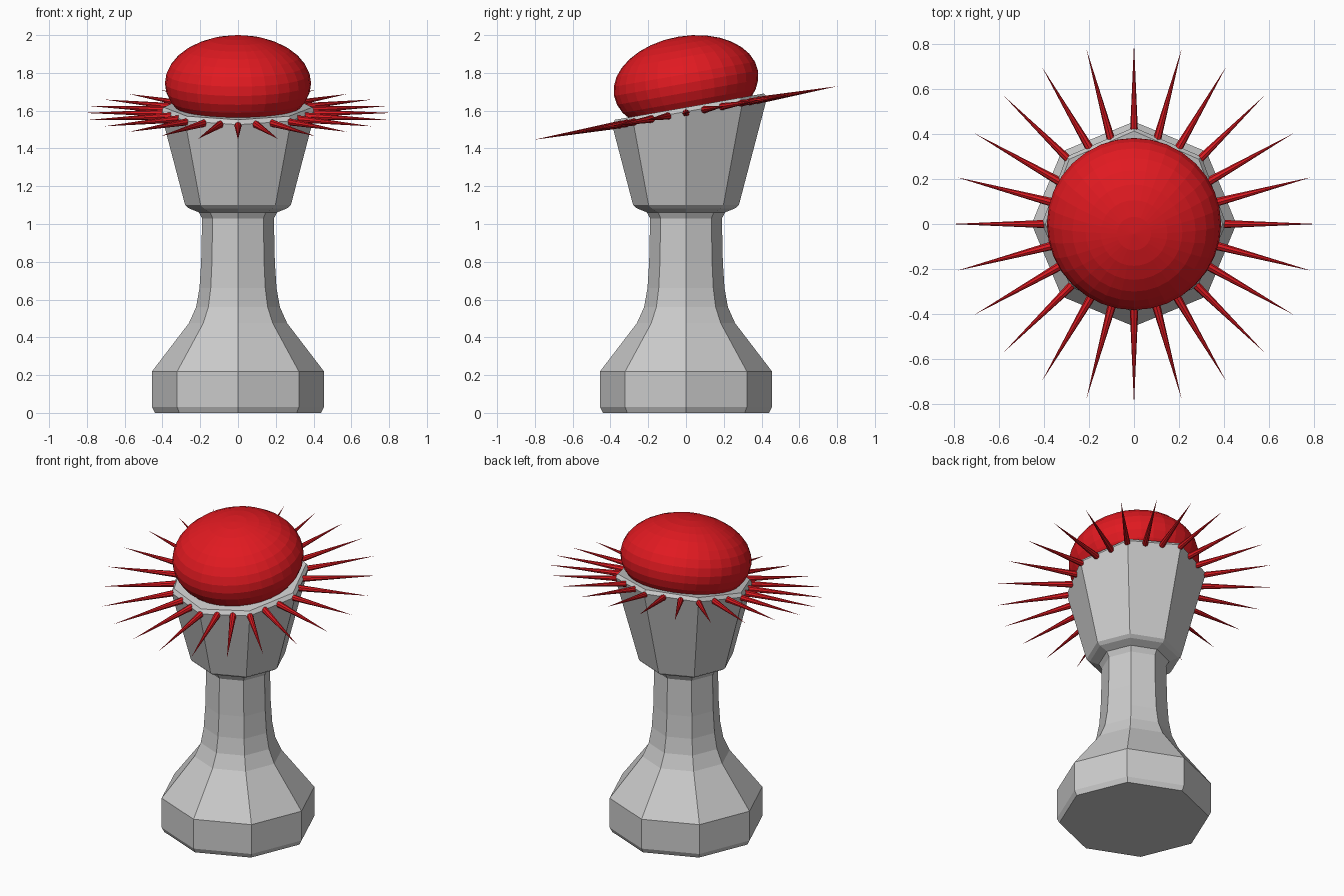
import bpy, bmesh
from math import sin, cos, tan, pi, radians
from mathutils import Matrix

if "Cube" in bpy.data.objects:
    bpy.data.objects.remove(bpy.data.objects["Cube"])

TILT = radians(10)
RED = bpy.data.materials.new("red")
RED.diffuse_color = (0.75, 0.01, 0.015, 1)
RED.use_nodes = True
RED.node_tree.nodes["Principled BSDF"].inputs["Base Color"].default_value = RED.diffuse_color


def finish(bm, name, mat=None):
    bmesh.ops.recalc_face_normals(bm, faces=bm.faces)
    me = bpy.data.meshes.new(name)
    bm.to_mesh(me)
    bm.free()
    ob = bpy.data.objects.new(name, me)
    bpy.context.collection.objects.link(ob)
    if mat:
        me.materials.append(mat)
    return ob


# Octagonal pedestal: straight profile, then a flared head cut by a tilted plane
profile = [(0.44, 0), (0.455, 0.03), (0.455, 0.22), (0.26, 0.475), (0.222, 0.56),
           (0.204, 0.66), (0.195, 0.8), (0.19, 1.03), (0.208, 1.062),
           (0.26, 1.083), (0.28, 1.1)]
FLARE = 0.262


def rim_point(a, height, inset):
    # where the flared wall meets the tilted plane z = height + tan(TILT) * y
    s = sin(a) * tan(TILT)
    r0 = 0.28 - inset - FLARE * 1.1
    z = (height + s * r0) / (1 - s * FLARE)
    r = r0 + FLARE * z
    return r * cos(a), r * sin(a), z


angles = [i * pi / 4 for i in range(8)]
bm = bmesh.new()
rings = [[bm.verts.new((r * cos(a), r * sin(a), z)) for a in angles] for r, z in profile]
for height, inset in ((1.595, 0), (1.618, 0.022)):
    rings.append([bm.verts.new(rim_point(a, height, inset)) for a in angles])
for lo, hi in zip(rings, rings[1:]):
    for i in range(8):
        j = (i + 1) % 8
        bm.faces.new((lo[i], lo[j], hi[j], hi[i]))
bm.faces.new(rings[0][::-1])
bm.faces.new(rings[-1])
finish(bm, "pedestal")

# Flattened, tilted button dome
bm = bmesh.new()
bmesh.ops.create_uvsphere(bm, u_segments=32, v_segments=16, radius=1)
bm.transform(Matrix.Translation((0, 0, 1.745)) @ Matrix.Rotation(TILT, 4, 'X')
             @ Matrix.Diagonal((0.387, 0.387, 0.25, 1)))
finish(bm, "button", RED)

# Ring of 24 spikes lying in the tilted plane
bm = bmesh.new()
INNER, OUTER = 0.36, 0.817
tilted = Matrix.Translation((0, 0, 1.588)) @ Matrix.Rotation(TILT, 4, 'X')
for i in range(24):
    m = (tilted @ Matrix.Rotation(i * pi / 12, 4, 'Z')
         @ Matrix.Translation(((INNER + OUTER) / 2, 0, 0)) @ Matrix.Rotation(pi / 2, 4, 'Y'))
    bmesh.ops.create_cone(bm, cap_ends=True, segments=8, radius1=0.02, radius2=0,
                          depth=OUTER - INNER, matrix=m)
bmesh.ops.remove_doubles(bm, verts=bm.verts, dist=0.0001)
finish(bm, "spikes", RED)
